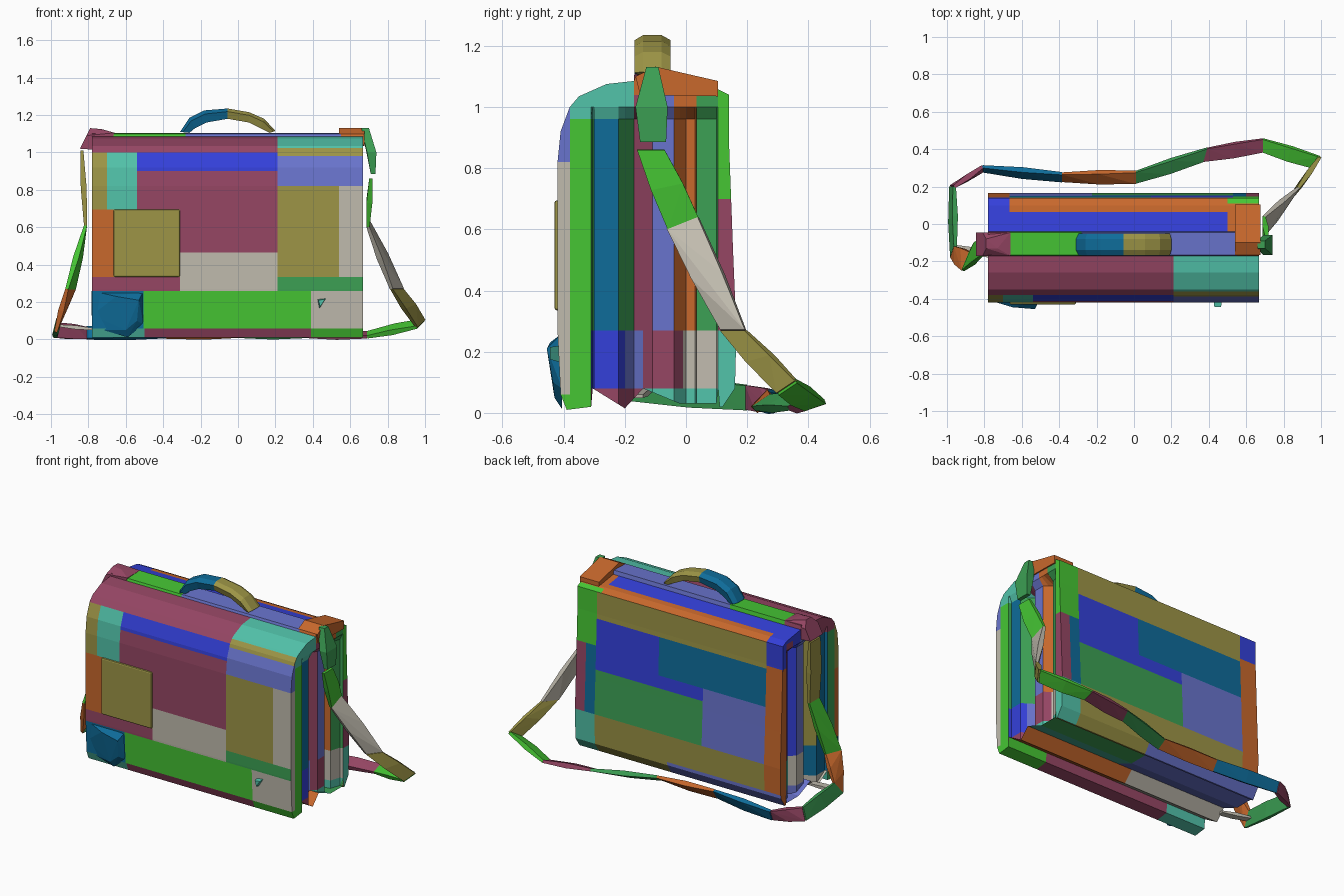
import bpy, bmesh
from mathutils import Vector

if "Cube" in bpy.data.objects:
    bpy.data.objects.remove(bpy.data.objects["Cube"])

# Colours, given as sRGB bytes and stored linear
PALETTE = {"plum": (150, 70, 100), "aqua": (82, 195, 170), "ivory": (192, 187, 174),
           "olive": (157, 149, 70), "lime": (70, 198, 52), "blue": (52, 64, 218),
           "lavender": (105, 116, 205), "orange": (200, 104, 44),
           "green": (60, 160, 84), "petrol": (14, 108, 154)}
MATS = {}
for n, rgb in PALETTE.items():
    col = [(c / 255 / 12.92 if c < 11 else ((c / 255 + 0.055) / 1.055) ** 2.4) for c in rgb] + [1]
    m = bpy.data.materials.new(n)
    m.use_nodes = True
    m.diffuse_color = col
    m.node_tree.nodes["Principled BSDF"].inputs["Base Color"].default_value = col
    MATS[n] = m


def finish(name, bm, colours):
    me = bpy.data.meshes.new(name)
    bm.to_mesh(me)
    bm.free()
    for c in colours:
        me.materials.append(MATS[c])
    ob = bpy.data.objects.new(name, me)
    bpy.context.collection.objects.link(ob)
    return ob


def lerp(table, t):
    if t <= table[0][0]:
        return table[0][1]
    for (a, p), (b, q) in zip(table, table[1:]):
        if t <= b:
            return p + (q - p) * (t - a) / (b - a)
    return table[-1][1]


def sheet(name, fn, out, rects, ubreaks=(), vbreaks=()):
    """Patchwork panel: each rect is (u0, u1, v0, v1, colour), mapped through fn."""
    bm = bmesh.new()
    cols = sorted({r[4] for r in rects})
    out = Vector(out)
    for u0, u1, v0, v1, c in rects:
        us = sorted({u0, u1, *(b for b in ubreaks if u0 < b < u1)})
        vs = sorted({v0, v1, *(b for b in vbreaks if v0 < b < v1)})
        for a, b in zip(us, us[1:]):
            for d, e in zip(vs, vs[1:]):
                f = bm.faces.new([bm.verts.new(fn(*p)) for p in ((a, d), (b, d), (b, e), (a, e))])
                f.material_index = cols.index(c)
                f.normal_update()
                if f.normal.dot(out) < 0:
                    f.normal_flip()
    bmesh.ops.remove_doubles(bm, verts=bm.verts[:], dist=0.0005)
    return finish(name, bm, cols)


def hull(name, pts, colour):
    """Faceted solid around a few corner points."""
    bm = bmesh.new()
    for p in pts:
        bm.verts.new(p)
    res = bmesh.ops.convex_hull(bm, input=bm.verts[:])
    junk = [g for g in res["geom_interior"] if isinstance(g, bmesh.types.BMVert)]
    bmesh.ops.delete(bm, geom=junk, context="VERTS")
    bmesh.ops.recalc_face_normals(bm, faces=bm.faces[:])
    return finish(name, bm, [colour])


def block(name, x0, x1, y0, y1, z0, z1, colour, bevel=0.0):
    ob = hull(name, [(x, y, z) for x in (x0, x1) for y in (y0, y1) for z in (z0, z1)], colour)
    if bevel:
        mod = ob.modifiers.new("Bevel", "BEVEL")
        mod.width, mod.segments = bevel, 2
    return ob


# Profiles of the case
XL, XR = -0.78, 0.667
FRONT = [(0.01, -0.39), (0.06, -0.41), (0.27, -0.42), (0.82, -0.42), (0.92, -0.41), (1.0, -0.38)]
BACK = [(0.02, 0.12), (0.08, 0.16), (0.27, 0.165), (0.5, 0.155), (0.9, 0.14), (1.04, 0.14)]
TOP = [(-0.42, 0.82), (-0.41, 0.92), (-0.38, 1.0), (-0.35, 1.035), (-0.26, 1.075), (-0.17, 1.085),
       (-0.165, 1.1), (-0.045, 1.105), (-0.04, 1.08), (0.1, 1.06), (0.14, 1.04)]
BOTTOM = [(-0.39, 0.01), (-0.31, 0.02), (-0.305, 0.08), (-0.2, 0.015), (-0.14, 0.08),
          (-0.02, 0.03), (0.1, 0.03), (0.105, 0.08), (0.11, 0.02), (0.12, 0.02)]
PLEAT = [(-0.31, 0), (-0.305, 0.04), (-0.3, 0.015), (-0.22, 0.015), (-0.17, 0.09), (-0.11, 0.03),
         (-0.04, 0.03), (0.0, 0.08), (0.03, 0.08), (0.035, 0.04), (0.1, 0.02), (0.105, 0)]
keys = lambda t: [k for k, _ in t]

# Front patchwork
sheet("front_panel", lambda x, z: (x, lerp(FRONT, z), z), (0, -1, 0.1), [
    (XL, -0.7, 0.695, 1.0, "olive"), (-0.7, -0.54, 0.695, 1.0, "aqua"),
    (-0.54, 0.21, 0.9, 1.0, "blue"), (-0.54, 0.21, 0.695, 0.9, "plum"),
    (-0.31, 0.21, 0.465, 0.695, "plum"), (-0.31, 0.21, 0.26, 0.465, "ivory"),
    (XL, -0.665, 0.335, 0.695, "orange"), (-0.665, -0.31, 0.335, 0.695, "olive"),
    (XL, -0.31, 0.26, 0.335, "plum"), (0.21, XR, 0.98, 1.0, "olive"),
    (0.21, XR, 0.82, 0.98, "lavender"), (0.21, 0.54, 0.335, 0.82, "olive"),
    (0.54, XR, 0.335, 0.82, "ivory"), (0.21, XR, 0.26, 0.335, "green"),
    (XL, -0.505, 0.06, 0.26, "petrol"), (-0.505, 0.39, 0.06, 0.26, "lime"),
    (0.39, XR, 0.06, 0.26, "ivory"), (XL, -0.5, 0.01, 0.06, "aqua"),
    (-0.5, 0.39, 0.01, 0.06, "plum"), (0.39, XR, 0.01, 0.06, "lime")], vbreaks=keys(FRONT))

# Top: flap, centre ridge, rear lid
sheet("top_panel", lambda x, y: (x, y, lerp(TOP, y)), (0, -0.1, 1), [
    (XL, 0.21, -0.38, -0.17, "plum"), (0.21, XR, -0.36, -0.17, "aqua"),
    (0.21, XR, -0.38, -0.36, "olive"), (XL, -0.665, -0.17, -0.04, "plum"),
    (-0.665, -0.28, -0.17, -0.04, "lime"), (-0.28, 0.55, -0.17, -0.04, "lavender"),
    (0.55, XR, -0.17, -0.04, "orange"), (XL, 0.5, -0.04, 0.065, "blue"),
    (XL, -0.665, 0.065, 0.14, "blue"), (-0.665, 0.5, 0.065, 0.14, "orange"),
    (0.5, XR, -0.04, 0.11, "orange"), (0.5, XR, 0.11, 0.14, "lime")], vbreaks=keys(TOP))

# Back patchwork
sheet("back_panel", lambda x, z: (x, lerp(BACK, z), z), (0, 1, 0), [
    (0.53, XR, 0.7, 1.04, "lime"), (0.6, XR, 0.27, 0.7, "plum"), (0.53, 0.6, 0.27, 0.7, "petrol"),
    (0.53, XR, 0.02, 0.27, "aqua"), (-0.665, 0.53, 0.87, 1.04, "olive"),
    (0.09, 0.53, 0.55, 0.87, "blue"), (-0.225, 0.09, 0.55, 0.63, "blue"),
    (-0.665, 0.09, 0.63, 0.87, "petrol"), (-0.225, 0.53, 0.27, 0.55, "green"),
    (-0.665, -0.225, 0.27, 0.63, "lavender"), (-0.665, 0.53, 0.1, 0.27, "olive"),
    (0.02, 0.53, 0.02, 0.1, "olive"), (XL, 0.02, 0.02, 0.1, "lavender"),
    (XL, -0.665, 0.1, 0.89, "orange"), (XL, -0.665, 0.89, 1.04, "blue")], vbreaks=keys(BACK))

# Pleated underside
sheet("bottom_panel", lambda x, y: (x, y, lerp(BOTTOM, y)), (0, 0, -1), [
    (XL, -0.5, -0.39, -0.305, "aqua"), (-0.5, 0.39, -0.39, -0.305, "plum"),
    (0.39, XR, -0.39, -0.305, "lime"), (XL, -0.1, -0.305, -0.14, "ivory"),
    (-0.1, XR, -0.305, -0.14, "orange"), (XL, 0.0, -0.14, -0.02, "lavender"),
    (0.0, XR, -0.14, -0.02, "aqua"), (XL, 0.0, -0.02, 0.105, "lavender"),
    (0.0, XR, -0.02, 0.105, "green"), (XL, 0.02, 0.105, 0.12, "lavender"),
    (0.02, XR, 0.105, 0.12, "olive")], vbreaks=keys(BOTTOM))


# Pleated sides, clipped to the profiles above
def side(name, edge, sign, rects):
    def fn(y, z):
        inset = lerp(PLEAT, y) * max(0, min(1, (1.0 - z) / 0.04))
        y = min(max(y, lerp(FRONT, z)), lerp(BACK, z))
        return edge - sign * inset, y, min(max(z, lerp(BOTTOM, y)), lerp(TOP, y))
    sheet(name, fn, (sign, 0, 0), rects, keys(PLEAT) + keys(TOP) + keys(BOTTOM),
          keys(FRONT) + keys(BACK) + [0.96, 1.0, 1.035, 1.06, 1.08, 1.1])


def columns(cols, low, caps, base):
    r = [(a, b, 0.27, t, c) for a, b, t, c in cols]
    r += [(a, b, 0.08, 0.27, c) for a, b, c in low]
    r += [(a, b, t, 1.11, c) for a, b, t, c in caps]
    return r + [(-0.31, -0.14, 0.0, 0.08, base[0]), (-0.14, 0.105, 0.0, 0.08, base[1])]


side("left_side", XR, 1, columns(
    [(-0.3, -0.22, 0.96, "petrol"), (-0.31, -0.3, 0.96, "green"), (-0.22, -0.17, 0.96, "green"),
     (-0.17, -0.11, 1.04, "plum"), (-0.11, -0.04, 1.04, "lavender"), (-0.04, 0.035, 1.04, "orange"),
     (0.035, 0.105, 1.04, "green"), (0.105, 0.17, 0.7, "plum")],
    [(-0.31, -0.2, "blue"), (-0.2, -0.14, "lavender"), (-0.14, -0.01, "plum"), (-0.01, 0.105, "ivory")],
    [(-0.38, -0.17, 0.96, "aqua"), (-0.17, 0.105, 1.04, "orange"), (0.105, 0.17, 0.7, "lime")],
    ("plum", "aqua")) + [
    (-0.38, -0.31, 0.0, 0.96, "lime"), (-0.43, -0.38, 0.0, 0.06, "lime"),
    (-0.43, -0.38, 0.06, 0.82, "ivory"), (-0.43, -0.38, 0.82, 1.0, "lavender"),
    (0.105, 0.17, 0.0, 0.27, "aqua")])
side("right_side", XL, -1, columns(
    [(-0.31, -0.22, 0.96, "petrol"), (-0.22, -0.17, 0.96, "olive"), (-0.17, -0.11, 1.04, "green"),
     (-0.11, -0.04, 1.04, "lavender"), (-0.04, 0.035, 1.04, "blue"), (0.035, 0.105, 1.04, "plum"),
     (0.105, 0.17, 0.89, "orange")],
    [(-0.31, -0.14, "petrol"), (-0.14, -0.01, "ivory"), (-0.01, 0.105, "aqua")],
    [(-0.38, -0.17, 0.96, "plum"), (-0.17, -0.04, 1.04, "plum"), (-0.04, 0.105, 1.04, "blue"),
     (0.105, 0.17, 0.89, "blue")], ("ivory", "lavender")) + [
    (-0.38, -0.31, 0.0, 0.96, "green"), (-0.43, -0.38, 0.0, 0.26, "petrol"),
    (-0.43, -0.38, 0.26, 0.7, "orange"), (-0.43, -0.38, 0.7, 1.0, "olive"),
    (0.105, 0.17, 0.0, 0.27, "orange")])

# Raised front details
block("front_pocket", -0.665, -0.31, -0.43, -0.4, 0.335, 0.695, "olive", 0.008)
hull("corner_patch", [(x, -0.405, z) for x, z in
     ((-0.783, 0.26), (-0.505, 0.26), (-0.505, 0.08), (-0.59, 0.012), (-0.72, 0.05), (-0.783, 0.13))]
     + [(-0.65, -0.445, 0.23), (-0.53, -0.455, 0.21), (-0.54, -0.435, 0.1), (-0.6, -0.43, 0.05)], "petrol")
hull("buckle", [(0.425, -0.41, 0.215), (0.47, -0.41, 0.22), (0.435, -0.41, 0.165),
                (0.43, -0.445, 0.21), (0.465, -0.445, 0.215), (0.44, -0.445, 0.175)], "aqua")

# Corner caps and strap mounts
hull("left_top_cap", [(x, y, z) for x in (0.54, 0.675) for y, z in
     ((-0.165, 1.1), (-0.1, 1.132), (0.105, 1.085), (0.105, 1.035), (-0.15, 1.04))], "orange")
hull("right_strap_mount", [(x, y, z) for y in (-0.17, -0.045) for x, z in
     ((-0.845, 1.02), (-0.81, 1.09), (-0.66, 1.105), (-0.7, 1.01))]
     + [(-0.79, -0.13, 1.13), (-0.73, -0.13, 1.125), (-0.79, -0.08, 1.13)], "plum")
hull("left_strap_mount", [(x, y, z) for x0, x1, y0, y1, z in
     ((0.66, 0.70, -0.13, -0.09, 1.13), (0.69, 0.74, -0.165, -0.06, 1.0), (0.71, 0.735, -0.15, -0.065, 0.885))
     for x in (x0, x1) for y in (y0, y1)], "green")


# Carry handle: arched, outer and inner outline in two halves
OUTER = [(-0.31, 1.11), (-0.26, 1.185), (-0.18, 1.225), (-0.055, 1.235), (0.06, 1.215), (0.14, 1.18), (0.2, 1.115)]
INNER = [(-0.26, 1.105), (-0.23, 1.13), (-0.17, 1.16), (-0.055, 1.18), (0.06, 1.16), (0.12, 1.13), (0.17, 1.105)]
for name, lo, hi, c in (("handle_right_half", 0, 3, "petrol"), ("handle_left_half", 3, 6, "olive")):
    bm = bmesh.new()
    rings = []
    for (ox, oz), (ix, iz) in list(zip(OUTER, INNER))[lo:hi + 1]:
        mx, mz = ox * 0.7 + ix * 0.3, oz * 0.7 + iz * 0.3
        sec = ((ox, -0.14, oz), (ox, -0.08, oz), (mx, -0.05, mz), (ix, -0.06, iz), (ix, -0.155, iz), (mx, -0.168, mz))
        rings.append([bm.verts.new(p) for p in sec])
    for r, s in zip(rings, rings[1:]):
        for i in range(6):
            bm.faces.new((r[i], r[i - 1], s[i - 1], s[i]))
    bm.faces.new(rings[0])
    bm.faces.new(rings[-1])
    bmesh.ops.recalc_face_normals(bm, faces=bm.faces[:])
    finish(name, bm, [c])

# Shoulder strap: node position, half-width vector, colour of the segment that follows
STRAP = [((-0.835, -0.1, 1.01), (0, 0.05, 0), "olive"), ((-0.815, -0.12, 0.61), (0, 0.05, 0), "lime"),
         ((-0.895, -0.2, 0.27), (0.02, 0.05, 0), "orange"), ((-0.965, -0.15, 0.08), (0.01, 0.03, 0.04), "green"),
         ((-0.97, 0.2, 0.05), (0.01, 0, 0.04), "plum"), ((-0.81, 0.295, 0.035), (0, 0.012, 0.032), "petrol"),
         ((-0.385, 0.25, 0.04), (0, 0.02, 0.03), "orange"), ((0.01, 0.25, 0.035), (0, 0.03, 0.02), "green"),
         ((0.38, 0.37, 0.03), (0.01, 0.035, 0.015), "plum"), ((0.69, 0.42, 0.025), (0, 0.035, 0.012), "lime"),
         ((0.975, 0.33, 0.085), (0.02, 0.03, 0.02), "olive"), ((0.85, 0.155, 0.27), (0.03, 0.04, 0), "ivory"),
         ((0.695, -0.01, 0.62), (0, 0.05, 0.02), "lime"), ((0.71, -0.115, 0.86), (0, 0.045, 0), None)]


def ribbon(name, p, wp, q, wq, colour, t=0.012):
    p, q, wp, wq = map(Vector, (p, q, wp, wq))
    n = (q - p).cross(wp + wq).normalized() * t
    m, w = (p + q) / 2, (wp + wq) * 0.55
    hull(name, [c + s * v + k * n for c, v, k2 in ((p, wp, 0.7), (m, w, 1.3), (q, wq, 0.7))
                for s in (-1, 1) for k in (-k2, k2)], colour)


for i, ((p, wp, c), (q, wq, _)) in enumerate(zip(STRAP, STRAP[1:])):
    ribbon(f"strap_segment_{i + 1}", p, wp, q, wq, c)
ribbon("strap_tail", (-0.97, -0.13, 0.075), (0, 0.02, 0), (-0.77, -0.16, 0.055), (0, 0.02, 0), "ivory", 0.008)
